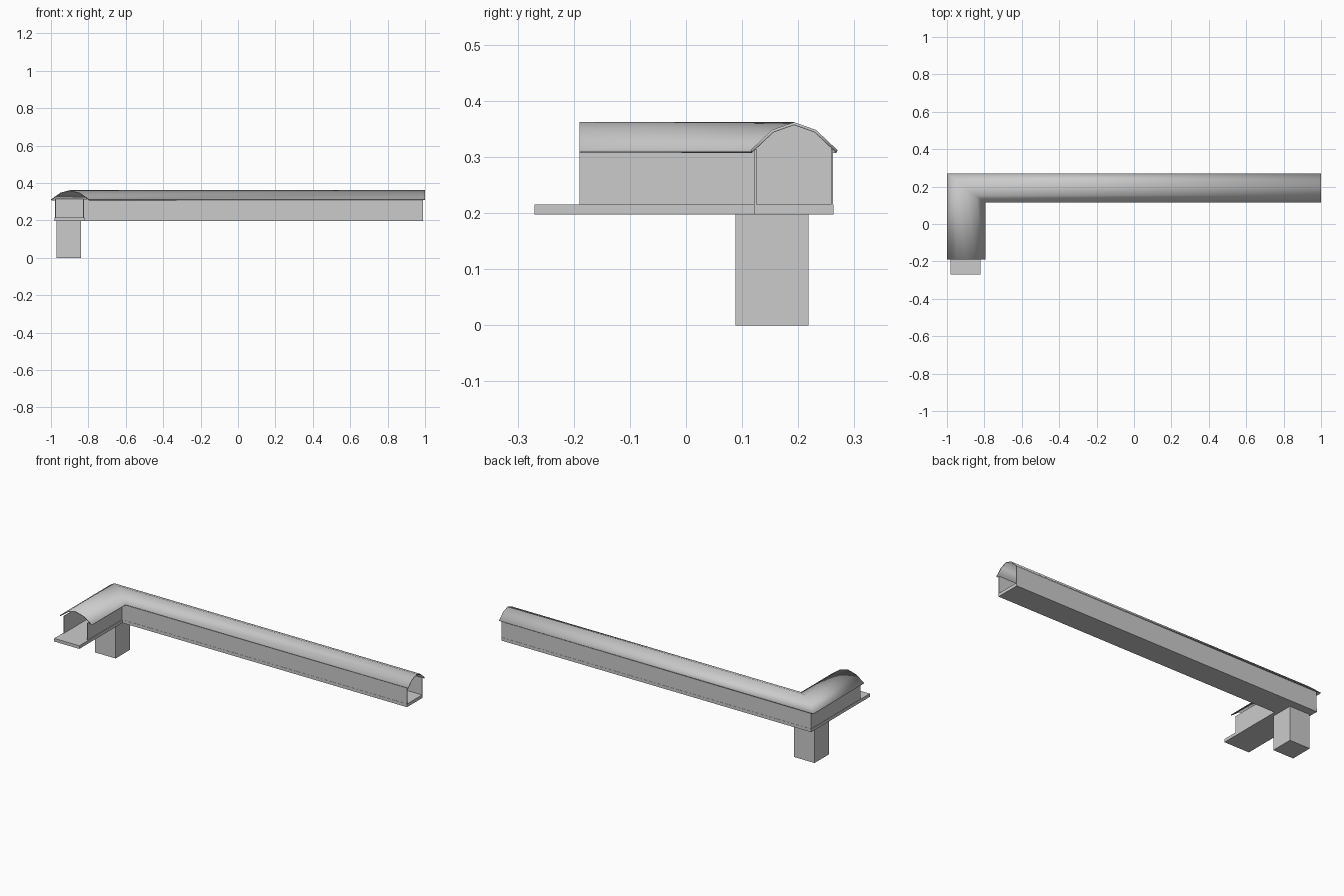
import bpy, bmesh
from mathutils import Vector

if "Cube" in bpy.data.objects:
    bpy.data.objects.remove(bpy.data.objects["Cube"])


def make(name, verts, faces, extrude=None, thick=None, offset=0.0, smooth=False):
    """Mesh from points and faces, optionally extruded or thickened."""
    bm = bmesh.new()
    vs = [bm.verts.new(v) for v in verts]
    for f in faces:
        bm.faces.new([vs[i] for i in f])
    if extrude:
        ret = bmesh.ops.extrude_face_region(bm, geom=bm.faces[:], use_keep_orig=True)
        moved = [e for e in ret["geom"] if isinstance(e, bmesh.types.BMVert)]
        bmesh.ops.translate(bm, verts=moved, vec=Vector(extrude))
        bmesh.ops.recalc_face_normals(bm, faces=bm.faces[:])
    me = bpy.data.meshes.new(name)
    bm.to_mesh(me)
    bm.free()
    ob = bpy.data.objects.new(name, me)
    bpy.context.collection.objects.link(ob)
    if thick:
        mod = ob.modifiers.new("thickness", "SOLIDIFY")
        mod.thickness = thick
        mod.offset = offset
        mod.use_even_offset = True
    if smooth:
        bpy.context.view_layer.objects.active = ob
        ob.select_set(True)
        bpy.ops.object.shade_smooth_by_angle(angle=0.6)
        ob.select_set(False)
    return ob


def wall(name, path, z0, z1):
    """Thin upright wall following a plan path."""
    n = len(path)
    verts = [(x, y, z0) for x, y in path] + [(x, y, z1) for x, y in path]
    faces = [(i, i + 1, n + i + 1, n + i) for i in range(n - 1)]
    return make(name, verts, faces, thick=0.004)


FLOOR_BOTTOM, FLOOR_TOP, EAVES = 0.197, 0.215, 0.313

# L-shaped floor slab
plan = [(-0.98, -0.27), (-0.82, -0.27), (-0.82, 0.121), (0.99, 0.121), (0.99, 0.263), (-0.98, 0.263)]
make("floor", [(x, y, FLOOR_BOTTOM) for x, y in plan], [range(6)],
     extrude=(0, 0, FLOOR_TOP - FLOOR_BOTTOM))

# Support pillar
pillar = [(-0.97, 0.088), (-0.84, 0.088), (-0.84, 0.218), (-0.97, 0.218)]
make("support_pillar", [(x, y, 0) for x, y in pillar], [range(4)], extrude=(0, 0, FLOOR_BOTTOM))

# Outer and inner walls, open at both ends
wall("outer_wall", [(-0.976, -0.19), (-0.976, 0.26), (0.99, 0.26)], FLOOR_TOP, EAVES)
wall("inner_wall", [(-0.826, -0.19), (-0.826, 0.124), (0.99, 0.124)], FLOOR_TOP, EAVES)

# Arched roof sheet, mitred at the corner
arch = [(0, 0.312), (0.245, 0.348), (0.5, 0.362), (0.755, 0.348), (1, 0.312)]
rows = [[], [], []]
for t, z in arch:
    x = -0.795 - 0.205 * t
    y = 0.115 + 0.155 * t
    rows[0].append((x, -0.19, z))
    rows[1].append((x, y, z))
    rows[2].append((1.0, y, z))
n = len(arch)
faces = [(r * n + i, (r + 1) * n + i, (r + 1) * n + i + 1, r * n + i + 1)
         for r in range(2) for i in range(n - 1)]
make("arched_roof", sum(rows, []), faces, thick=0.005, offset=-1.0, smooth=True)

# Partition inside the long arm
gable = [(0.125, FLOOR_TOP), (0.259, FLOOR_TOP), (0.259, 0.318), (0.232, 0.344),
         (0.1925, 0.357), (0.153, 0.344), (0.125, 0.318)]
make("inner_partition", [(0.75, y, z) for y, z in gable], [range(7)], extrude=(0.004, 0, 0))
